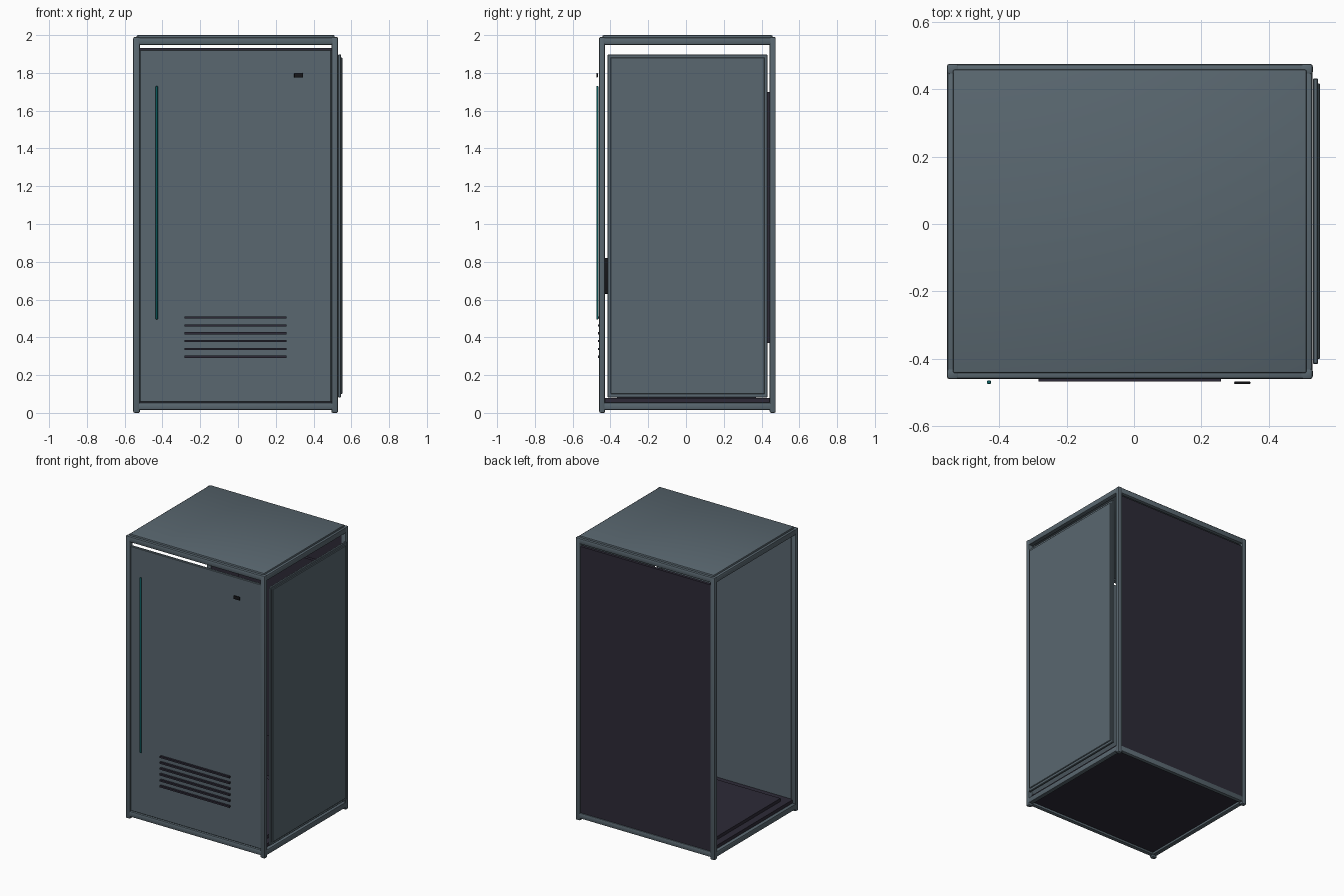
import bpy
import bmesh
from mathutils import Vector

cube = bpy.data.objects.get("Cube")
if cube:
    bpy.data.objects.remove(cube, do_unlink=True)


def material(name, color):
    mat = bpy.data.materials.new(name)
    mat.use_nodes = True
    mat.diffuse_color = (*color, 1)
    mat.node_tree.nodes["Principled BSDF"].inputs["Base Color"].default_value = (*color, 1)
    return mat


STEEL = material("slate grey steel", (0.10, 0.135, 0.16))
DARK = material("dark violet grey", (0.026, 0.023, 0.038))
TEAL = material("teal", (0.004, 0.15, 0.16))
BLACK = material("black", (0.008, 0.008, 0.01))


def box(name, x, y, z, mat, bevel=0.0, segments=2):
    """Box from (min, max) ranges, with optionally rounded edges."""
    lo, hi = (Vector(v) for v in zip(x, y, z))
    bm = bmesh.new()
    bmesh.ops.create_cube(bm, size=1)
    for v in bm.verts:
        v.co = Vector([(c + 0.5) * s for c, s in zip(v.co, hi - lo)]) + lo
    if bevel:
        bmesh.ops.bevel(bm, geom=bm.edges[:], offset=bevel, segments=segments,
                        profile=0.5, affect='EDGES')
    mesh = bpy.data.meshes.new(name)
    bm.to_mesh(mesh)
    bm.free()
    mesh.materials.append(mat)
    obj = bpy.data.objects.new(name, mesh)
    bpy.context.collection.objects.link(obj)
    if bevel:
        bpy.ops.object.select_all(action='DESELECT')
        obj.select_set(True)
        bpy.context.view_layer.objects.active = obj
        bpy.ops.object.shade_smooth_by_angle()
    return obj


# Frame limits and tube width
X0, X1, Y0, Y1, W = -0.555, 0.53, -0.46, 0.475, 0.036
xs = {"right": (X0, X0 + W), "left": (X1 - W, X1)}
ys = {"front": (Y0, Y0 + W - 0.004), "back": (Y1 - W + 0.004, Y1)}
rails = {"bottom": (0.015, 0.055), "top": (1.948, 1.988)}

# Corner posts
for sx, x in xs.items():
    for sy, y in ys.items():
        box(f"{sy}_{sx}_post", x, y, (0, 1.99), STEEL, 0.008)

# Top and bottom rails, slightly slimmer than the posts
for level, z in rails.items():
    for sy, (a, b) in ys.items():
        box(f"{level}_{sy}_rail", (X0 + 0.02, X1 - 0.02), (a + 0.001, b - 0.001), z, STEEL, 0.008)
    for sx, (a, b) in xs.items():
        box(f"{level}_{sx}_rail", (a + 0.001, b - 0.001), (Y0 + 0.02, Y1 - 0.02), z, STEEL, 0.008)

# Roof, floor and floor mat
box("roof_plate", (-0.537, 0.512), (-0.442, 0.458), (1.96, 2.0), STEEL, 0.006)
box("floor_plate", (-0.53, 0.505), (-0.44, 0.455), (0.03, 0.078), DARK)
box("floor_mat", (-0.48, 0.46), (-0.365, 0.37), (0.078, 0.1), DARK)

# Front and back panels
box("front_door", (-0.519, 0.494), (-0.453, -0.434), (0.058, 1.921), STEEL, 0.003, 1)
box("back_panel", (-0.519, 0.494), (0.448, 0.468), (0.055, 1.931), DARK)
box("inner_back_board", (-0.3, 0.3), (0.427, 0.448), (0.37, 1.7), DARK)

# Sliding side panel with a raised centre
box("side_panel", (0.53, 0.546), (-0.415, 0.431), (0.082, 1.898), STEEL, 0.003, 1)
box("side_panel_centre", (0.54, 0.552), (-0.4, 0.416), (0.1, 1.882), STEEL, 0.003, 1)

# Door details
box("light_strip", (-0.436, -0.424), (-0.474, -0.464), (0.495, 1.73), TEAL, 0.003)
box("door_button", (0.297, 0.345), (-0.475, -0.467), (1.775, 1.799), BLACK, 0.003)
box("inner_handle", (0.08, 0.13), (-0.434, -0.41), (0.63, 0.82), BLACK, 0.004)
for i in range(6):
    z = 0.297 + i * 0.0415
    box(f"vent_slat_{i + 1}", (-0.283, 0.258), (-0.467, -0.45), (z - 0.006, z + 0.006), DARK)
